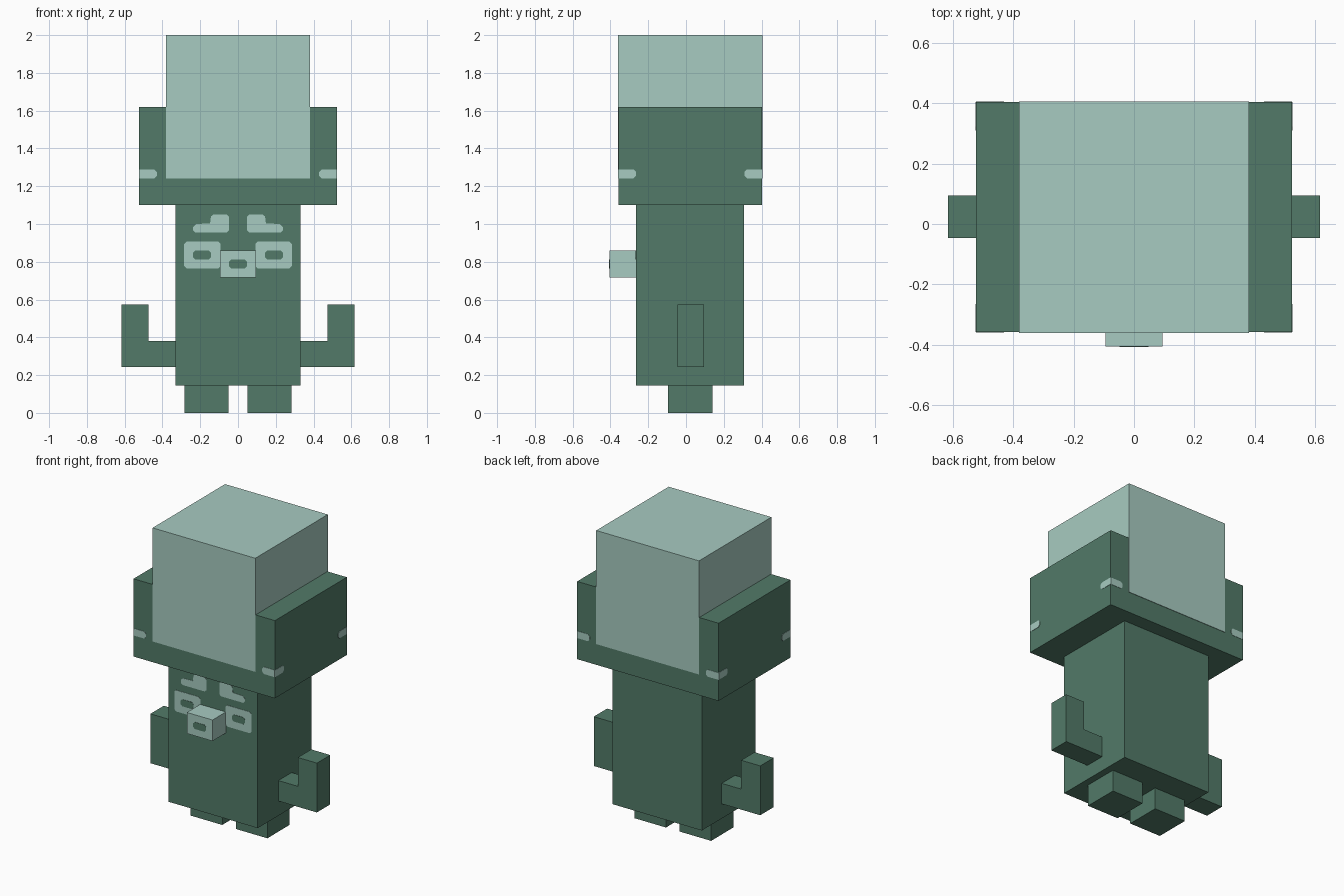
import bpy, bmesh
from mathutils import Vector

if "Cube" in bpy.data.objects:
    bpy.data.objects.remove(bpy.data.objects["Cube"])


def material(name, color):
    m = bpy.data.materials.new(name)
    m.diffuse_color = (*color, 1)
    m.use_nodes = True
    m.node_tree.nodes["Principled BSDF"].inputs["Base Color"].default_value = m.diffuse_color
    return m


DARK = material("dark_green", (0.084, 0.195, 0.138))
LIGHT = material("pale_green", (0.386, 0.597, 0.533))


def prism(name, pts, start, end, mat, axis="y"):
    """Extrude a 2D outline (horizontal, z) along the y or x axis."""
    bm = bmesh.new()
    place = (lambda u, v, d: (u, d, v)) if axis == "y" else (lambda u, v, d: (d, u, v))
    face = bm.faces.new([bm.verts.new(place(u, v, start)) for u, v in pts])
    ext = bmesh.ops.extrude_face_region(bm, geom=[face])
    verts = [g for g in ext["geom"] if isinstance(g, bmesh.types.BMVert)]
    bmesh.ops.translate(bm, verts=verts, vec=Vector(place(0, 0, end - start)))
    bmesh.ops.recalc_face_normals(bm, faces=bm.faces)
    mesh = bpy.data.meshes.new(name)
    bm.to_mesh(mesh)
    bm.free()
    mesh.materials.append(mat)
    ob = bpy.data.objects.new(name, mesh)
    bpy.context.collection.objects.link(ob)
    return ob


def rect(x0, x1, z0, z1):
    return [(x0, z0), (x1, z0), (x1, z1), (x0, z1)]


def clipped(x0, x1, z0, z1, c=0.012):
    """Rectangle with clipped corners."""
    return [(x0 + c, z0), (x1 - c, z0), (x1, z0 + c), (x1, z1 - c),
            (x1 - c, z1), (x0 + c, z1), (x0, z1 - c), (x0, z0 + c)]


def flip(pts, s):
    return [(s * u, v) for u, v in pts]


# Body, hat brim block and tall crown
FRONT, NOSE = -0.264, -0.405
HX, HF, HB = 0.523, -0.357, 0.403
prism("body", rect(-0.331, 0.331, 0.145, 1.1), FRONT, 0.306, DARK)
prism("hat_base", rect(-HX, HX, 1.1, 1.62), HF, HB, DARK)
prism("hat_crown", rect(-0.38, 0.38, 1.24, 2.0), HF - 0.003, HB + 0.003, LIGHT)

# Nose with nostril panel
prism("nose", rect(-0.095, 0.095, 0.718, 0.859), NOSE, FRONT, LIGHT)
prism("nose_mark", clipped(-0.048, 0.048, 0.765, 0.811), NOSE - 0.002, NOSE + 0.001, DARK)

brow = [(0.048, 0.967), (0.06, 0.955), (0.225, 0.955), (0.237, 0.967), (0.237, 0.985),
        (0.222, 1.0), (0.148, 1.003), (0.143, 1.04), (0.131, 1.05), (0.06, 1.05), (0.048, 1.038)]
arm = [(0.331, 0.243), (0.616, 0.243), (0.616, 0.573), (0.475, 0.573), (0.475, 0.38), (0.331, 0.38)]

for s, side in ((-1, "left"), (1, "right")):
    # Limbs
    prism(f"{side}_leg", flip(rect(0.05, 0.284, 0, 0.145), s), -0.095, 0.14, DARK)
    prism(f"{side}_arm", flip(arm, s), -0.046, 0.095, DARK)
    # Face markings
    prism(f"{side}_brow", flip(brow, s), FRONT - 0.002, FRONT + 0.001, LIGHT)
    prism(f"{side}_eye", flip(clipped(0.093, 0.285, 0.765, 0.907), s), FRONT - 0.002, FRONT + 0.001, LIGHT)
    prism(f"{side}_pupil", flip(clipped(0.143, 0.238, 0.813, 0.859), s), FRONT - 0.004, FRONT + 0.001, DARK)
    # Hat corner spots, wrapping from front and back onto the sides
    c, z0, z1 = 0.013, 1.242, 1.289
    spot = [(HX, z0), (HX, z1), (0.43 + c, z1), (0.43, z1 - c), (0.43, z0 + c), (0.43 + c, z0)]
    for y, d, end in ((HF, -1, "front"), (HB, 1, "back")):
        prism(f"{side}_{end}_spot", flip(spot, s), y - d * 0.001, y + d * 0.002, LIGHT)
        wrap = [(y + d * (u - HX), v) for u, v in spot]
        prism(f"{side}_{end}_side_spot", wrap, s * (HX - 0.001), s * (HX + 0.002), LIGHT, "x")
